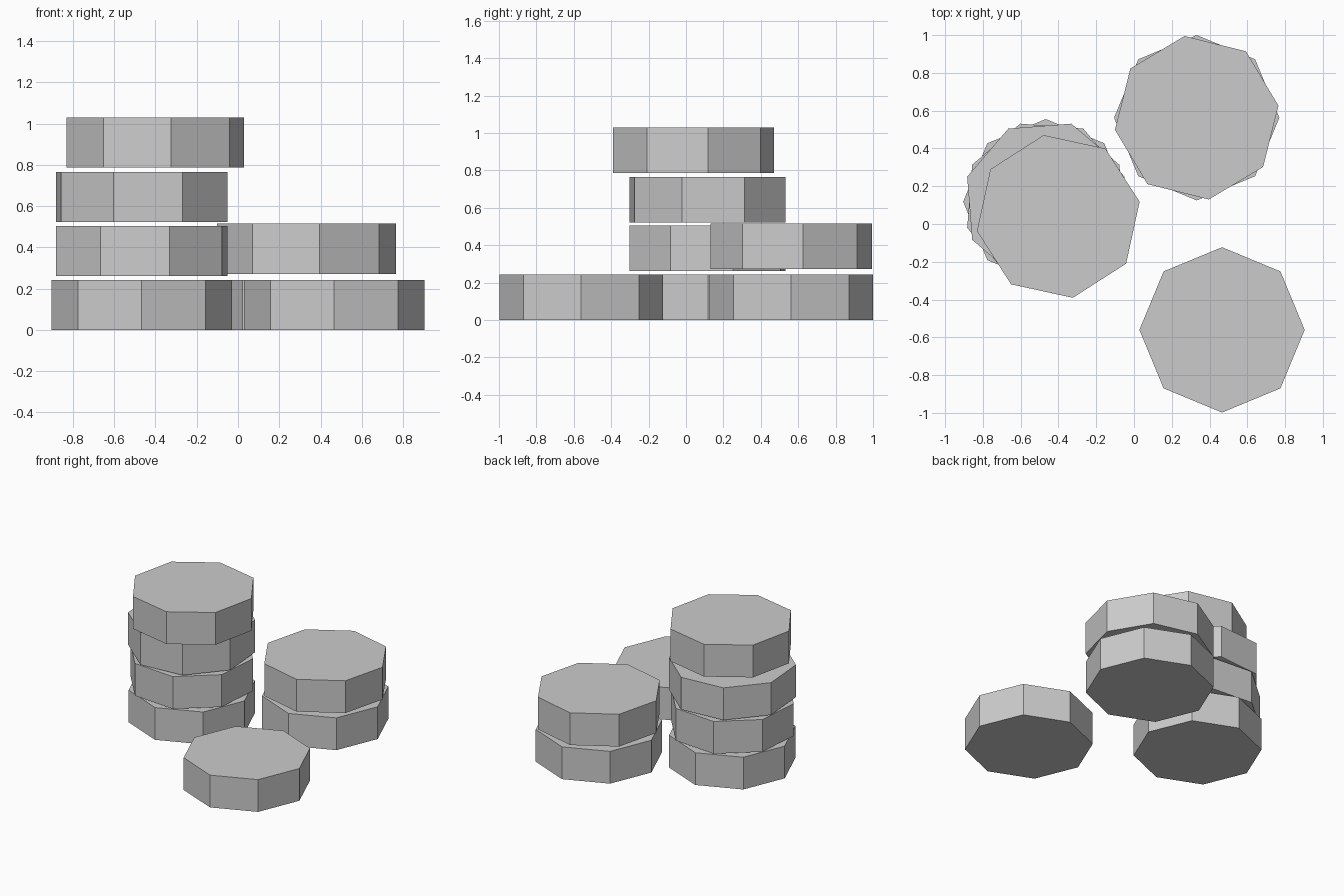
import bpy
from math import radians

cube = bpy.data.objects.get("Cube")
if cube:
    bpy.data.objects.remove(cube, do_unlink=True)

RADIUS = 0.4375
HEIGHT = 0.243

# Single plain grey for every disc
grey = bpy.data.materials.new("light_grey")
grey.use_nodes = True
colour = (0.6, 0.6, 0.6, 1)
grey.diffuse_color = colour
grey.node_tree.nodes["Principled BSDF"].inputs["Base Color"].default_value = colour


def disc(name, x, y, base, turn):
    """Flat-sided octagonal disc with a corner pointing along the turn angle."""
    bpy.ops.mesh.primitive_cylinder_add(
        vertices=8, radius=RADIUS, depth=HEIGHT,
        location=(x, y, base + HEIGHT / 2), rotation=(0, 0, radians(turn)))
    obj = bpy.context.object
    obj.name = name
    obj.data.materials.append(grey)


# Tall stack on the right side, each disc twisted and the top one slipped forward
disc("tall_stack_bottom", -0.467, 0.118, 0, 0)
disc("tall_stack_second", -0.467, 0.115, 0.262, 18)
disc("tall_stack_third", -0.467, 0.115, 0.522, -18)
disc("tall_stack_top", -0.401, 0.04, 0.787, 10.2)

# Short stack at the back
disc("short_stack_bottom", 0.332, 0.5625, 0, 0)
disc("short_stack_top", 0.332, 0.5625, 0.272, 8.4)

# Loose disc at the front
disc("loose_disc", 0.466, -0.5605, 0, 0)
